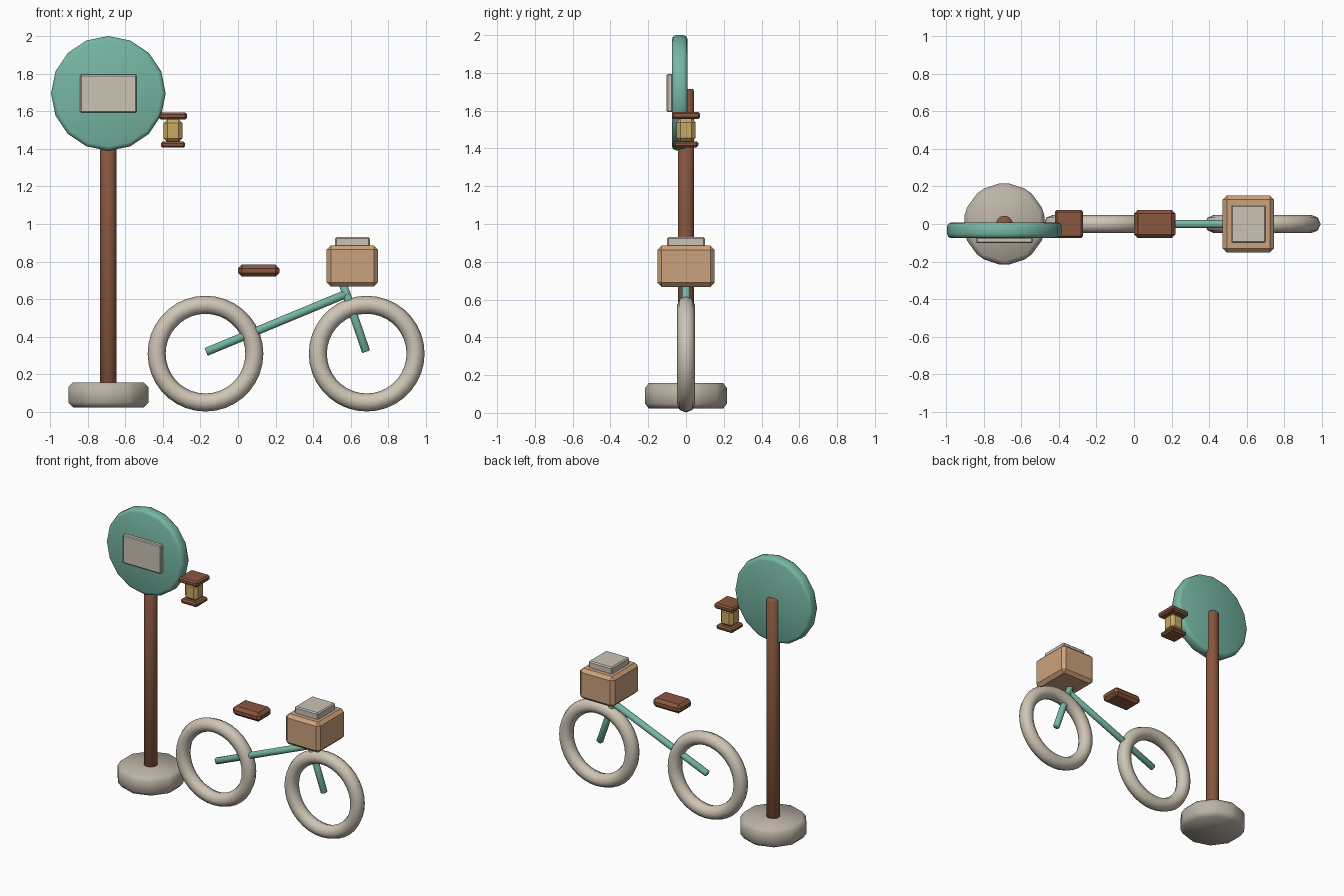
import bpy
from math import pi
from mathutils import Vector

cube = bpy.data.objects.get("Cube")
if cube:
    bpy.data.objects.remove(cube, do_unlink=True)


def material(name, rgb):
    m = bpy.data.materials.new(name)
    m.use_nodes = True
    color = (*rgb, 1.0)
    m.diffuse_color = color
    m.node_tree.nodes["Principled BSDF"].inputs["Base Color"].default_value = color
    return m


teal = material("teal paint", (0.18, 0.47, 0.37))
brown = material("brown wood", (0.25, 0.095, 0.05))
cream = material("cream rubber", (0.62, 0.56, 0.46))
stone = material("grey stone", (0.50, 0.45, 0.38))
paper = material("pale board", (0.59, 0.54, 0.46))
tan = material("tan wicker", (0.60, 0.36, 0.20))
gold = material("gold glass", (0.58, 0.40, 0.13))


def finish(name, mat, bevel=0.0, segments=1, smooth=False):
    o = bpy.context.object
    o.name = o.data.name = name
    o.data.materials.append(mat)
    if bevel:
        b = o.modifiers.new("bevel", "BEVEL")
        b.width = bevel
        b.segments = segments
        b.limit_method = "ANGLE"
    if smooth:
        bpy.ops.object.shade_smooth()
    return o


def box(name, lo, hi, mat, bevel):
    lo, hi = Vector(lo), Vector(hi)
    bpy.ops.mesh.primitive_cube_add(size=1, location=(lo + hi) / 2)
    bpy.context.object.scale = hi - lo
    bpy.ops.object.transform_apply(location=False, rotation=False, scale=True)
    return finish(name, mat, bevel)


def rod(name, a, b, radius, sides, mat, bevel, segments=1):
    a, b = Vector(a), Vector(b)
    d = b - a
    bpy.ops.mesh.primitive_cylinder_add(
        vertices=sides, radius=radius, depth=d.length, location=(a + b) / 2)
    bpy.context.object.rotation_euler = Vector((0, 0, 1)).rotation_difference(d).to_euler()
    return finish(name, mat, bevel, segments, True)


# Signpost
SX = -0.69
rod("sign_base", (SX, 0, 0.024), (SX, 0, 0.157), 0.224, 10, stone, 0.025)
rod("sign_post", (SX, 0, 0.14), (SX, 0, 1.715), 0.047, 8, brown, 0.01)
rod("sign_disc", (SX, 0.008, 1.695), (SX, -0.075, 1.695), 0.305, 16, teal, 0.022, 2)
box("sign_plate", (-0.84, -0.102, 1.593), (-0.54, -0.07, 1.795), paper, 0.006)

# Lantern
LX = -0.346
for name, half, z0, z1, mat, bevel in (
        ("lantern_cap", 0.075, 1.556, 1.594, brown, 0.01),
        ("lantern_glass", 0.05, 1.435, 1.558, gold, 0.02),
        ("lantern_foot", 0.065, 1.406, 1.438, brown, 0.01)):
    box(name, (LX - half, -half, z0), (LX + half, half, z1), mat, bevel)

# Bicycle wheels
for name, x in (("rear_wheel", -0.173), ("front_wheel", 0.685)):
    bpy.ops.mesh.primitive_torus_add(
        major_radius=0.26, minor_radius=0.048, major_segments=36, minor_segments=8,
        location=(x, 0, 0.31), rotation=(pi / 2, 0, 0))
    finish(name, cream, smooth=True)

# Frame tubes, seat, basket
rod("frame_tube", (-0.17, 0, 0.319), (0.59, 0, 0.634), 0.024, 8, teal, 0.005)
rod("front_fork", (0.555, 0, 0.69), (0.682, 0, 0.32), 0.024, 8, teal, 0.005)
box("seat", (0, -0.075, 0.72), (0.22, 0.075, 0.784), brown, 0.02)
box("basket", (0.472, -0.152, 0.667), (0.745, 0.152, 0.885), tan, 0.022)
box("basket_lid", (0.516, -0.1, 0.87), (0.702, 0.1, 0.93), paper, 0.008)
